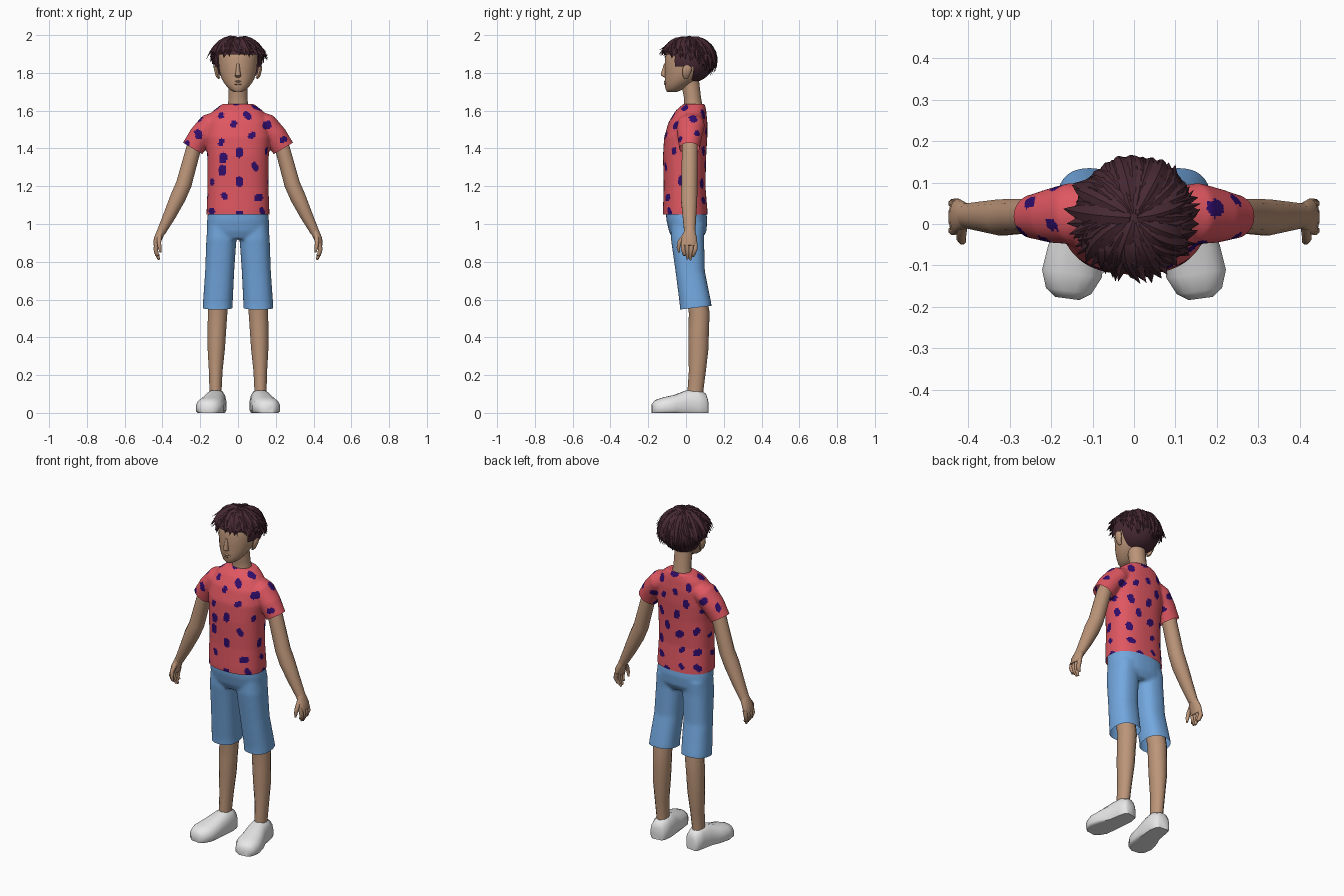
import bpy, bmesh, math, random
from mathutils import Vector as V

if "Cube" in bpy.data.objects:
    bpy.data.objects.remove(bpy.data.objects["Cube"])

random.seed(7)

def material(name, rgb):
    m = bpy.data.materials.new(name)
    m.diffuse_color = (*rgb, 1)
    m.use_nodes = True
    m.node_tree.nodes["Principled BSDF"].inputs["Base Color"].default_value = m.diffuse_color
    return m

SKIN = material("tan_skin", (0.50, 0.30, 0.19))
RED = material("coral_red", (0.74, 0.095, 0.12))
DOT = material("dark_purple", (0.03, 0.004, 0.15))
BLUE = material("denim_blue", (0.17, 0.39, 0.74))
WHITE = material("shoe_white", (0.80, 0.80, 0.80))
SOLE = material("sole_maroon", (0.09, 0.006, 0.008))
HAIR = material("dark_hair", (0.062, 0.022, 0.032))

def skin_rings(bm, rings):
    """Join closed rings of points into a capped tube."""
    vs = [[bm.verts.new(p) for p in r] for r in rings]
    n = len(vs[0])
    for r0, r1 in zip(vs, vs[1:]):
        for i in range(n):
            bm.faces.new((r0[i], r0[(i + 1) % n], r1[(i + 1) % n], r1[i]))
    bm.faces.new(vs[0][::-1])
    bm.faces.new(vs[-1])

def spow(t, e):
    return math.copysign(abs(t) ** e, t)

def tube(bm, pts, n=12, p=2.0, axis=None, up=(0, 1, 0), floor=-1):
    """Loft superellipse sections (x, y, z, half width, half depth) along a path."""
    rings = []
    for i, (x, y, z, a, b) in enumerate(pts):
        q0, q1 = pts[max(i - 1, 0)], pts[min(i + 1, len(pts) - 1)]
        d = V(axis) if axis else V(q1[:3]) - V(q0[:3])
        d.normalize()
        u = V(up).cross(d).normalized()
        v = d.cross(u)
        ring = []
        for k in range(n):
            t = 2 * math.pi * (k + 0.5) / n
            c = V((x, y, z)) + u * a * spow(math.cos(t), 2 / p) + v * b * spow(math.sin(t), 2 / p)
            c.z = max(c.z, floor)
            ring.append(c)
        rings.append(ring)
    skin_rings(bm, rings)

def stack(bm, rows, n=24, p=2.0):
    """Upright loft from rows of (z, half width, front y, back y)."""
    tube(bm, [(0, (f + b) / 2, z, w, (b - f) / 2) for z, w, f, b in rows], n, p, (0, 0, 1))

def mirror(bm):
    g = bmesh.ops.duplicate(bm, geom=bm.verts[:] + bm.edges[:] + bm.faces[:])["geom"]
    for e in g:
        if isinstance(e, bmesh.types.BMVert):
            e.co.x *= -1

def finish(bm, name, mats, angle=50, voxel=0, smooth=6):
    bmesh.ops.recalc_face_normals(bm, faces=bm.faces[:])
    me = bpy.data.meshes.new(name)
    bm.to_mesh(me)
    bm.free()
    ob = bpy.data.objects.new(name, me)
    bpy.context.collection.objects.link(ob)
    if voxel:
        r = ob.modifiers.new("fuse", "REMESH")
        r.mode, r.voxel_size = "VOXEL", voxel
        s = ob.modifiers.new("soften", "SMOOTH")
        s.factor, s.iterations = 0.5, smooth
        dg = bpy.context.evaluated_depsgraph_get()
        me = bpy.data.meshes.new_from_object(ob.evaluated_get(dg))
        ob.modifiers.clear()
        ob.data = me
    me.materials.clear()
    for m in mats:
        me.materials.append(m)
    me.shade_smooth()
    me.set_sharp_from_angle(angle=math.radians(angle))
    return ob

def trim(bm, co, no, test):
    """Cut a clean open hem: drop faces beyond the plane where test holds."""
    co, no = V(co), V(no)
    bmesh.ops.bisect_plane(bm, geom=bm.verts[:] + bm.edges[:] + bm.faces[:], plane_co=co, plane_no=no)
    out = [f for f in bm.faces if (f.calc_center_median() - co).dot(no) > 0 and test(f.calc_center_median())]
    bmesh.ops.delete(bm, geom=out, context="FACES")

# Shirt: torso and sleeves fused together
bm = bmesh.new()
tube(bm, [(.09, .03, 1.555, .05, .06), (.15, .025, 1.525, .062, .075), (.20, .02, 1.465, .062, .066),
          (.24, .018, 1.40, .06, .054), (.255, .018, 1.375, .06, .054)], 20)
mirror(bm)
stack(bm, [(1.02, .166, -.122, .117), (1.08, .166, -.122, .113), (1.2, .161, -.118, .103), (1.36, .163, -.122, .107),
           (1.46, .172, -.116, .113), (1.54, .165, -.092, .113), (1.60, .13, -.055, .107), (1.635, .085, -.015, .10)], 40, 2.4)
shirt = finish(bm, "shirt", [RED, DOT], voxel=0.0075)
bm = bmesh.new()
bm.from_mesh(shirt.data)
trim(bm, (0, 0, 1.05), (0, 0, -1), lambda c: True)
for s in (1, -1):
    trim(bm, (s * .24, 0, 1.40), (s * .51, 0, -.86), lambda c: s * c.x > .18 and c.z > 1.3)
# Spots: front ones placed, the rest scattered evenly
cells = [(f, f.calc_center_median()) for f in bm.faces]
front = [(.05, 1.575), (-.09, 1.575), (-.02, 1.53), (.15, 1.525), (.075, 1.47), (-.21, 1.475), (-.09, 1.43),
         (.24, 1.45), (.005, 1.38), (.15, 1.385), (-.08, 1.35), (.09, 1.305), (-.14, 1.22), (.01, 1.22),
         (-.07, 1.145), (.11, 1.14), (-.14, 1.065), (.01, 1.06), (.13, 1.065), (-.08, 1.28)]
facing = [c for f, c in cells if f.normal.y < -.15]
spots = [min(facing, key=lambda c: (c.x - x) ** 2 + (c.z - z) ** 2) for x, z in front]
rest = [c for f, c in cells if c.y > -.03]
random.shuffle(rest)
for c in rest:
    if all((c - s).length > .086 for s in spots):
        spots.append(c)
spots = [(s, random.uniform(.017, .025), random.random() * 6) for s in spots]
for f, c in cells:
    for s, r, ph in spots:
        d = c - s
        if d.length < .035:
            wob = 1 + .2 * math.sin(2 * math.atan2(d.z, d.x + d.y) + ph)
            if d.length < r * wob:
                f.material_index = 1
bm.to_mesh(shirt.data)
bm.free()

# Shorts: pelvis and legs fused, open hems
bm = bmesh.new()
tube(bm, [(.085, .01, 1.0, .076, .09), (.088, .008, .92, .08, .088), (.097, .022, .75, .077, .078),
          (.107, .05, .58, .079, .084), (.109, .056, .51, .08, .086)], 24, 2.4, (0, 0, -1))
mirror(bm)
stack(bm, [(.92, .15, -.07, .085), (.96, .164, -.09, .108), (1.02, .164, -.104, .113), (1.08, .157, -.108, .106)], 32, 2.4)
shorts = finish(bm, "shorts", [BLUE], voxel=0.009, smooth=4)
bm = bmesh.new()
bm.from_mesh(shorts.data)
trim(bm, (0, .05, .557), (0, .12, -1), lambda c: True)
bm.to_mesh(shorts.data)
bm.free()

# Lower legs
bm = bmesh.new()
tube(bm, [(.105, .04, .72, .055, .055), (.108, .07, .53, .053, .055), (.112, .067, .43, .05, .054),
          (.115, .066, .34, .047, .053), (.118, .06, .22, .037, .045), (.119, .05, .12, .033, .042),
          (.119, .05, .06, .033, .042)], 14, 2, (0, 0, -1))
mirror(bm)
finish(bm, "legs", [SKIN])

# Shoes with flat maroon undersides
bm = bmesh.new()
shoe = [(.114, .115, .032, .07), (.115, .103, .046, .105), (.116, .06, .056, .125), (.124, .0, .059, .12),
        (.139, -.06, .070, .096), (.150, -.12, .074, .083), (.158, -.162, .056, .068), (.161, -.18, .03, .048)]
tube(bm, [(x, y, .3 * h, w, .7 * h) for x, y, w, h in shoe], 16, 2.5, (.04, -.3, 0), (0, 0, 1), floor=0)
mirror(bm)
bmesh.ops.recalc_face_normals(bm, faces=bm.faces[:])
for f in bm.faces:
    f.material_index = int(f.normal.z < -.8 and f.calc_center_median().z < .01)
finish(bm, "shoes", [WHITE, SOLE])

# Arms
bm = bmesh.new()
tube(bm, [(.18, .02, 1.5, .045, .045), (.235, .02, 1.40, .041, .043), (.287, .018, 1.21, .043, .044),
          (.318, .016, 1.14, .043, .045), (.36, .018, 1.05, .035, .038), (.408, .02, .955, .024, .03)], 12)
mirror(bm)
finish(bm, "arms", [SKIN])

# Hands: palm, four fingers and a thumb
bm = bmesh.new()
tube(bm, [(.405, .02, .965, .023, .029), (.425, .018, .92, .022, .043), (.432, .016, .885, .017, .043)], 12)
for k, tip in enumerate((.835, .815, .81, .83)):
    y = -.016 + .022 * k
    ye = .012 + (y - .012) * .7
    tube(bm, [(.428, y, .90, .013, .012), (.436, y, .868, .013, .012), (.43, ye, .84, .011, .011),
              (.418, ye, tip, .006, .006)], 8)
tube(bm, [(.415, -.005, .94, .013, .015), (.418, -.034, .905, .012, .012), (.415, -.04, .875, .010, .010),
          (.41, -.036, .85, .005, .005)], 8)
mirror(bm)
finish(bm, "hands", [SKIN])

# Head, neck, nose, lips and ears
bm = bmesh.new()
stack(bm, [(1.698, .022, -.10, -.05), (1.715, .048, -.110, -.01), (1.74, .07, -.111, .03), (1.77, .088, -.112, .07),
           (1.81, .099, -.111, .10), (1.87, .105, -.113, .115), (1.92, .1, -.10, .11), (1.96, .07, -.06, .08),
           (1.975, .03, -.02, .04)])
finish(bm, "head", [SKIN])
bm = bmesh.new()
stack(bm, [(1.58, .066, -.02, .095), (1.63, .055, -.01, .088), (1.67, .05, -.012, .08), (1.76, .05, -.03, .07)], 16)
finish(bm, "neck", [SKIN])
bm = bmesh.new()
stack(bm, [(1.775, .012, -.112, -.10), (1.785, .017, -.131, -.10), (1.795, .014, -.133, -.10), (1.85, .007, -.116, -.10)], 10)
finish(bm, "nose", [SKIN])
bm = bmesh.new()
stack(bm, [(1.735, .012, -.112, -.10), (1.742, .022, -.117, -.10), (1.748, .024, -.114, -.10),
           (1.754, .02, -.118, -.10), (1.76, .01, -.112, -.10)], 12)
finish(bm, "lips", [SKIN])
bm = bmesh.new()
tube(bm, [(.098, .0, 1.77, .006, .010), (.108, .0, 1.785, .010, .018), (.115, .004, 1.81, .011, .024),
          (.118, .008, 1.832, .010, .022), (.116, .010, 1.848, .005, .010)], 10)
mirror(bm)
finish(bm, "ears", [SKIN])

# Hair cap with a hairline cut away around the face and ears
bm = bmesh.new()
bmesh.ops.create_uvsphere(bm, u_segments=32, v_segments=24, radius=1)
for v in bm.verts:
    v.co = V((v.co.x * .128, v.co.y * .135 + .015, v.co.z * .12 + 1.866))
def bare(c):
    return c.z < (1.90 if c.y < -.05 else 1.84 if c.y < .03 else 1.75)
bmesh.ops.delete(bm, geom=[f for f in bm.faces if bare(f.calc_center_median())], context="FACES")
finish(bm, "hair_cap", [HAIR])

# Hair locks: tapered strands sweeping from the crown, flicking out at the tips
bm = bmesh.new()
COUNT, STEPS = 150, 7
for i in range(COUNT):
    a = i * 2.39996 + random.uniform(-.1, .1)
    back = math.sin(a)
    t0 = math.radians(random.uniform(3, 60))
    t1 = math.radians((88 + 8 * back + (28 * back if back > 0 else 0)) * random.uniform(.82, 1.06))
    k, swirl = random.uniform(.98, 1.05), random.uniform(-.1, .5)
    flick, w = random.uniform(.0, .2) * (1 if t1 < 1.75 else .5), random.uniform(.013, .024)
    path = []
    for j in range(STEPS + 1):
        s = j / STEPS
        t, az = t0 + (t1 - t0) * s, a + swirl * (s - .6)
        r = k * (1 + flick * s ** 4) - (.05 if j == 0 else 0)
        path.append(V((math.sin(t) * math.cos(az) * .137 * r, math.sin(t) * math.sin(az) * .139 * r,
                       math.cos(t) * .122 * r)))
    rings = []
    for j, c in enumerate(path):
        d = path[min(j + 1, STEPS)] - path[max(j - 1, 0)]
        n = c.normalized()
        side = n.cross(d).normalized()
        g = max(.03, math.sin(math.pi * (.15 + .85 * j / STEPS))) * w
        ring = [c - side * g, c + n * g * .4, c + side * g]
        rings.append([V((p.x, p.y + .015, min(p.z + 1.868, 2.0))) for p in ring])
    skin_rings(bm, rings)
finish(bm, "hair_locks", [HAIR], angle=35)
